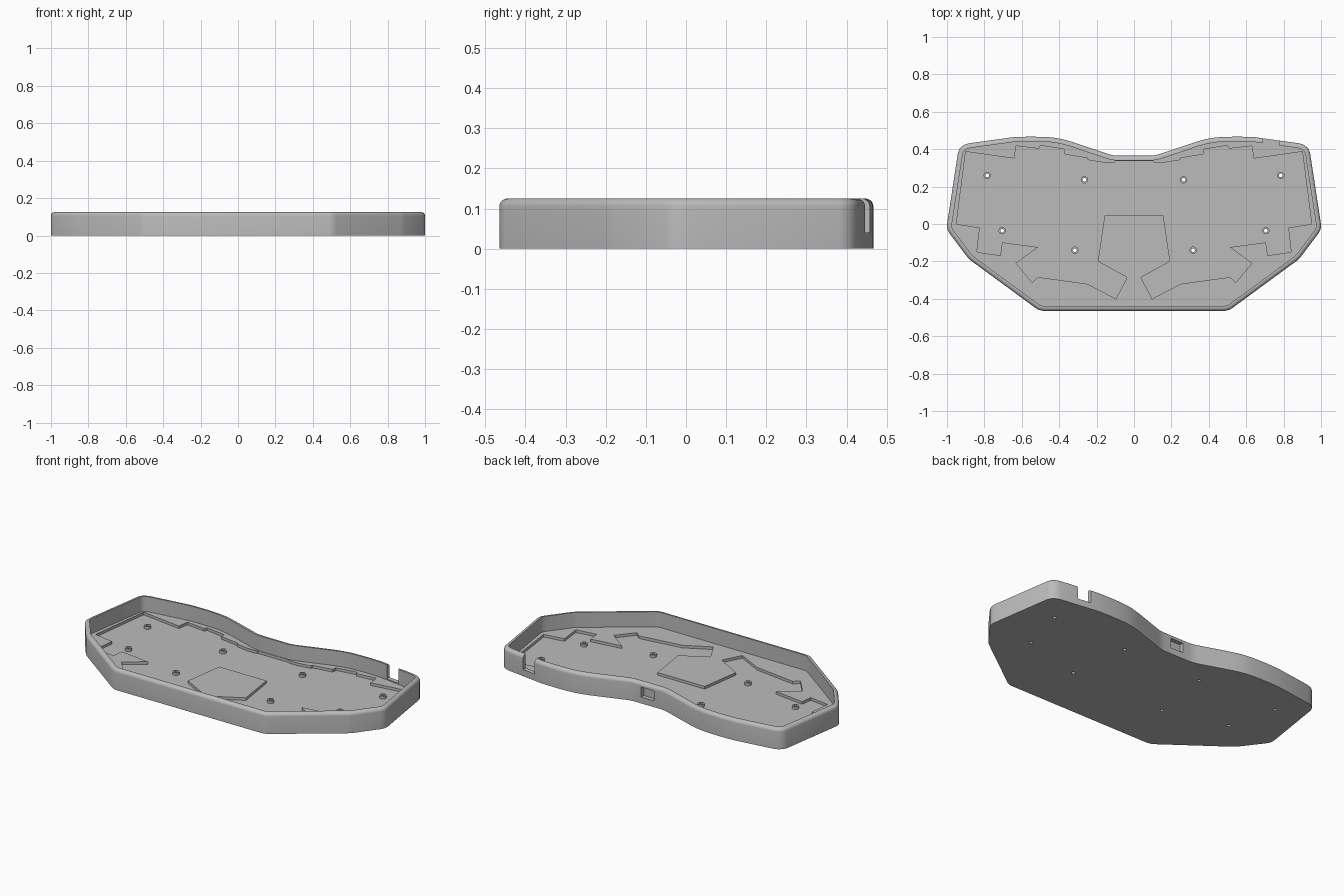
import bpy, bmesh, math
from mathutils import Vector

if "Cube" in bpy.data.objects:
    bpy.data.objects.remove(bpy.data.objects["Cube"])

HEIGHT, WALL, ROUND = 0.125, 0.026, 0.02
LEDGE, POCKET = 0.034, 0.018

grey = bpy.data.materials.new("case grey")
grey.diffuse_color = (0.5, 0.5, 0.5, 1)
grey.use_nodes = True
grey.node_tree.nodes["Principled BSDF"].inputs["Base Color"].default_value = grey.diffuse_color


def mirrored(half):
    """Close a right-hand half profile (back centre to front centre)."""
    return half + [(-x, y) for x, y in reversed(half)]


def inset(points, d):
    """Mitred inward offset of a clockwise outline."""
    out = []
    for i, p in enumerate(points):
        p = Vector(p)
        a = (p - Vector(points[i - 1])).normalized()
        b = (Vector(points[(i + 1) % len(points)]) - p).normalized()
        na, nb = Vector((a.y, -a.x)), Vector((b.y, -b.x))
        m = (na + nb).normalized()
        out.append(tuple(p + m * (d / m.dot(na))))
    return out


def loft(name, rings):
    """Closed solid through a list of (outline, z) rings."""
    bm = bmesh.new()
    loops = [[bm.verts.new((x, y, z)) for x, y in pts] for pts, z in rings]
    for lo, hi in zip(loops, loops[1:]):
        for i in range(len(lo)):
            j = (i + 1) % len(lo)
            bm.faces.new((lo[i], lo[j], hi[j], hi[i]))
    bm.faces.new(loops[0])
    bm.faces.new(loops[-1])
    bmesh.ops.recalc_face_normals(bm, faces=bm.faces)
    mesh = bpy.data.meshes.new(name)
    bm.to_mesh(mesh)
    bm.free()
    mesh.materials.append(grey)
    obj = bpy.data.objects.new(name, mesh)
    bpy.context.collection.objects.link(obj)
    return obj


def circle(x, y, r, n=24):
    return [(x + r * math.cos(-2 * math.pi * i / n),
             y + r * math.sin(-2 * math.pi * i / n)) for i in range(n)]


def box(x0, x1, y0, y1):
    return [(x0, y1), (x1, y1), (x1, y0), (x0, y0)]


def cut(target, cutter):
    mod = target.modifiers.new(cutter.name, 'BOOLEAN')
    mod.operation, mod.solver, mod.object = 'DIFFERENCE', 'EXACT', cutter
    bpy.context.view_layer.objects.active = target
    bpy.ops.object.modifier_apply(modifier=mod.name)
    bpy.data.objects.remove(cutter, do_unlink=True)


# Tray: outer wall, rounded rim, inner wall and ledge floor
outline = mirrored([
    (0.09, 0.365), (0.115, 0.368), (0.14, 0.375), (0.34, 0.442), (0.39, 0.455),
    (0.44, 0.463), (0.49, 0.466), (0.56, 0.467), (0.64, 0.465), (0.885, 0.431),
    (0.91, 0.422), (0.93, 0.406), (0.941, 0.383), (0.998, 0.01), (1.0, -0.01),
    (0.997, -0.03), (0.985, -0.052), (0.89, -0.178), (0.87, -0.197),
    (0.525, -0.45), (0.51, -0.459), (0.485, -0.465)])
rings = [(outline, 0), (outline, HEIGHT - ROUND)]
for k in range(1, 6):
    a = k * math.pi / 10
    rings.append((inset(outline, ROUND * (1 - math.cos(a))),
                  HEIGHT - ROUND + ROUND * math.sin(a)))
inner = inset(outline, WALL)
rings += [(inner, HEIGHT), (inner, LEDGE)]
tray = loft("tray", rings)

# Recessed pocket in the floor, stepped around the key layout
pocket = mirrored([
    (0.10, 0.336), (0.105, 0.33), (0.17, 0.33), (0.246, 0.342), (0.25, 0.353),
    (0.37, 0.372), (0.374, 0.40), (0.50, 0.42), (0.508, 0.403), (0.63, 0.417),
    (0.64, 0.35), (0.90, 0.387), (0.95, 0.0), (0.825, -0.02), (0.84, -0.15),
    (0.715, -0.168), (0.705, -0.098), (0.513, -0.124), (0.63, -0.21),
    (0.545, -0.312), (0.513, -0.284), (0.25, -0.32), (0.097, -0.40),
    (0.037, -0.286), (0.193, -0.2), (0.157, 0.046)])
cut(tray, loft("pocket_cutter", [(pocket, POCKET), (pocket, 0.08)]))

# Port window and open cable slot in the back wall
port = box(-0.043, 0.043, 0.3395, 0.42)
cut(tray, loft("port_cutter", [(port, 0.038), (port, 0.098)]))
slot = box(0.69, 0.775, 0.40, 0.55)
cut(tray, loft("slot_cutter", [(slot, 0.04), (slot, 0.2)]))

# Screw holes through the floor, each with a raised boss
screws = [(s * x, y) for s in (-1, 1) for x, y in
          ((0.785, 0.26), (0.265, 0.236), (0.705, -0.036), (0.316, -0.14))]
for x, y in screws:
    hole = circle(x, y, 0.010)
    cut(tray, loft("hole_cutter", [(hole, -0.1), (hole, 0.1)]))
    ring = circle(x, y, 0.019)
    boss = loft("screw_boss", [(ring, POCKET - 0.004), (ring, LEDGE)])
    cut(boss, loft("hole_cutter", [(hole, -0.1), (hole, 0.1)]))

# Smooth the curved walls, keep the edges sharp
bpy.ops.object.select_all(action='DESELECT')
for obj in bpy.context.collection.objects:
    obj.select_set(True)
bpy.context.view_layer.objects.active = tray
bpy.ops.object.shade_smooth_by_angle(angle=math.radians(30))
